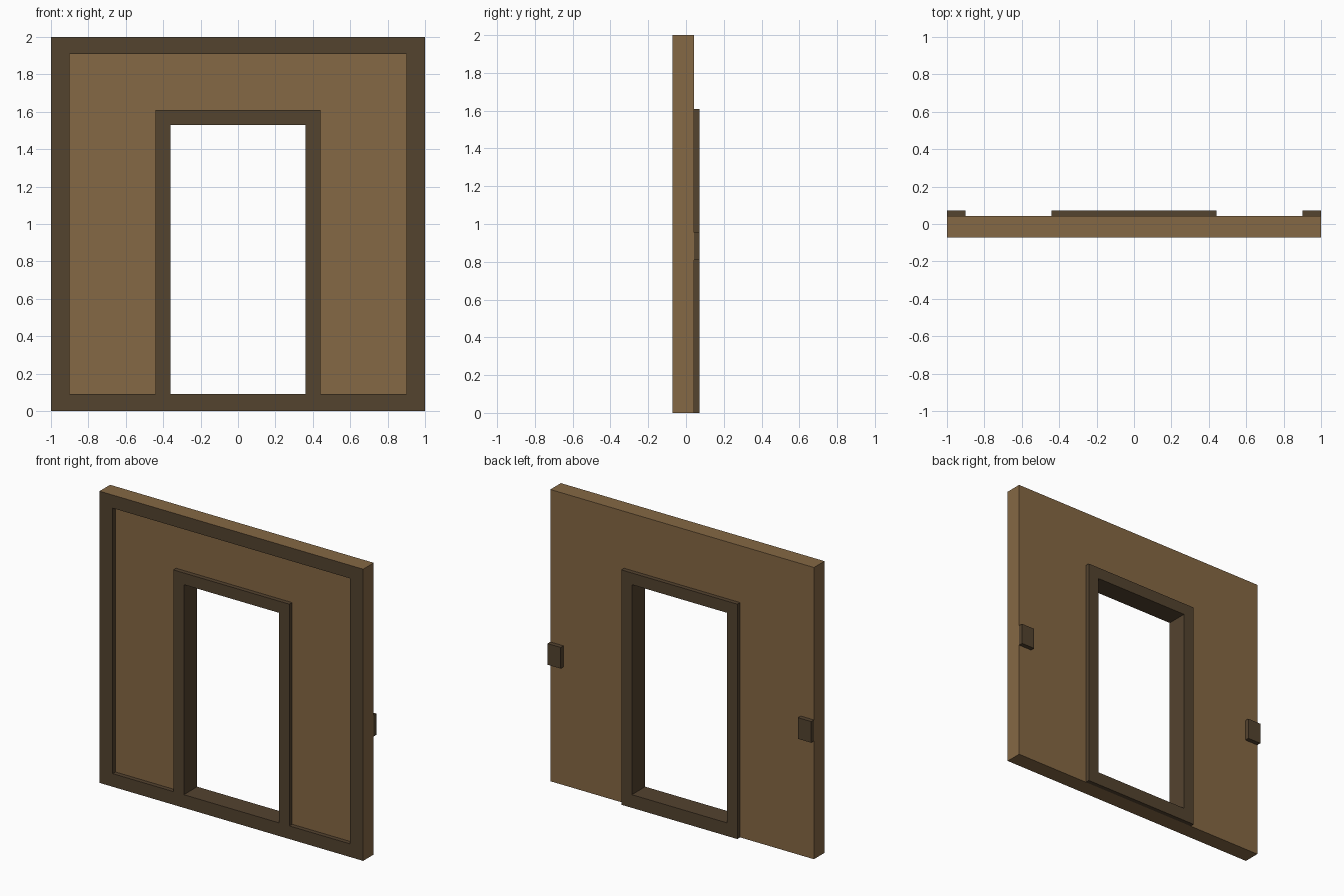
import bpy, bmesh

if "Cube" in bpy.data.objects:
    bpy.data.objects.remove(bpy.data.objects["Cube"])

YF, YP, YB, YT = -0.072, -0.042, 0.042, 0.072   # front, recessed panel, back, back trim


def material(name, rgb):
    m = bpy.data.materials.new(name)
    m.diffuse_color = (*rgb, 1)
    m.use_nodes = True
    m.node_tree.nodes["Principled BSDF"].inputs["Base Color"].default_value = m.diffuse_color
    return m


LIGHT = material("light_brown", (0.235, 0.138, 0.058))
DARK = material("dark_brown", (0.088, 0.056, 0.028))


def prism(name, outline, y0, y1, mats):
    """Extrude an x-z outline from y0 to y1."""
    bm = bmesh.new()
    face = bm.faces.new([bm.verts.new((x, y0, z)) for x, z in outline])
    ext = bmesh.ops.extrude_face_region(bm, geom=[face])
    verts = [v for v in ext["geom"] if isinstance(v, bmesh.types.BMVert)]
    bmesh.ops.translate(bm, verts=verts, vec=(0, y1 - y0, 0))
    bmesh.ops.recalc_face_normals(bm, faces=bm.faces)
    me = bpy.data.meshes.new(name)
    bm.to_mesh(me)
    bm.free()
    for m in mats:
        me.materials.append(m)
    ob = bpy.data.objects.new(name, me)
    bpy.context.collection.objects.link(ob)
    return ob


def rect(x0, x1, z0, z1):
    return [(x0, z0), (x1, z0), (x1, z1), (x0, z1)]


def cut(ob, outline, y0, y1):
    """Subtract a prism, bake the result and remove the cutter."""
    cutter = prism("cutter", outline, y0, y1, [])
    cutter.hide_render = True
    mod = ob.modifiers.new("cut", "BOOLEAN")
    mod.operation, mod.solver, mod.object = "DIFFERENCE", "EXACT", cutter
    deps = bpy.context.evaluated_depsgraph_get()
    me = bpy.data.meshes.new_from_object(ob.evaluated_get(deps))
    ob.modifiers.clear()
    ob.data = me
    bpy.data.objects.remove(cutter)


DOOR = rect(-0.36, 0.36, 0.09, 1.53)

# Wall slab with recessed front panel and doorway
wall = prism("wall", rect(-1, 1, 0, 2), YF, YB, [LIGHT, DARK])
panel = [(-0.9, 0.09), (-0.44, 0.09), (-0.44, 1.61), (0.44, 1.61),
         (0.44, 0.09), (0.9, 0.09), (0.9, 1.91), (-0.9, 1.91)]
cut(wall, panel, YF - 0.1, YP)
cut(wall, DOOR, -0.3, 0.3)

# Front border, recess edges and door jamb are dark; the rest is light
wall.data.materials.clear()
wall.data.materials.append(LIGHT)
wall.data.materials.append(DARK)
for p in wall.data.polygons:
    c, n = p.center, p.normal
    front = n.y < -0.5 and c.y < YF + 0.005
    inner_side = abs(n.y) < 0.5 and abs(c.x) < 0.99 and 0.01 < c.z < 1.99
    p.material_index = int(front or inner_side)

# Raised door trim on the back
trim = prism("back_door_trim", rect(-0.44, 0.44, 0, 1.61), YB, YT, [DARK])
cut(trim, DOOR, -0.3, 0.3)

# Small side brackets on the back
for side, s in (("left", -1), ("right", 1)):
    x0, x1 = sorted((s * 0.9, s * 1.0))
    prism(side + "_bracket", rect(x0, x1, 0.81, 0.955), YB, YT, [DARK])
